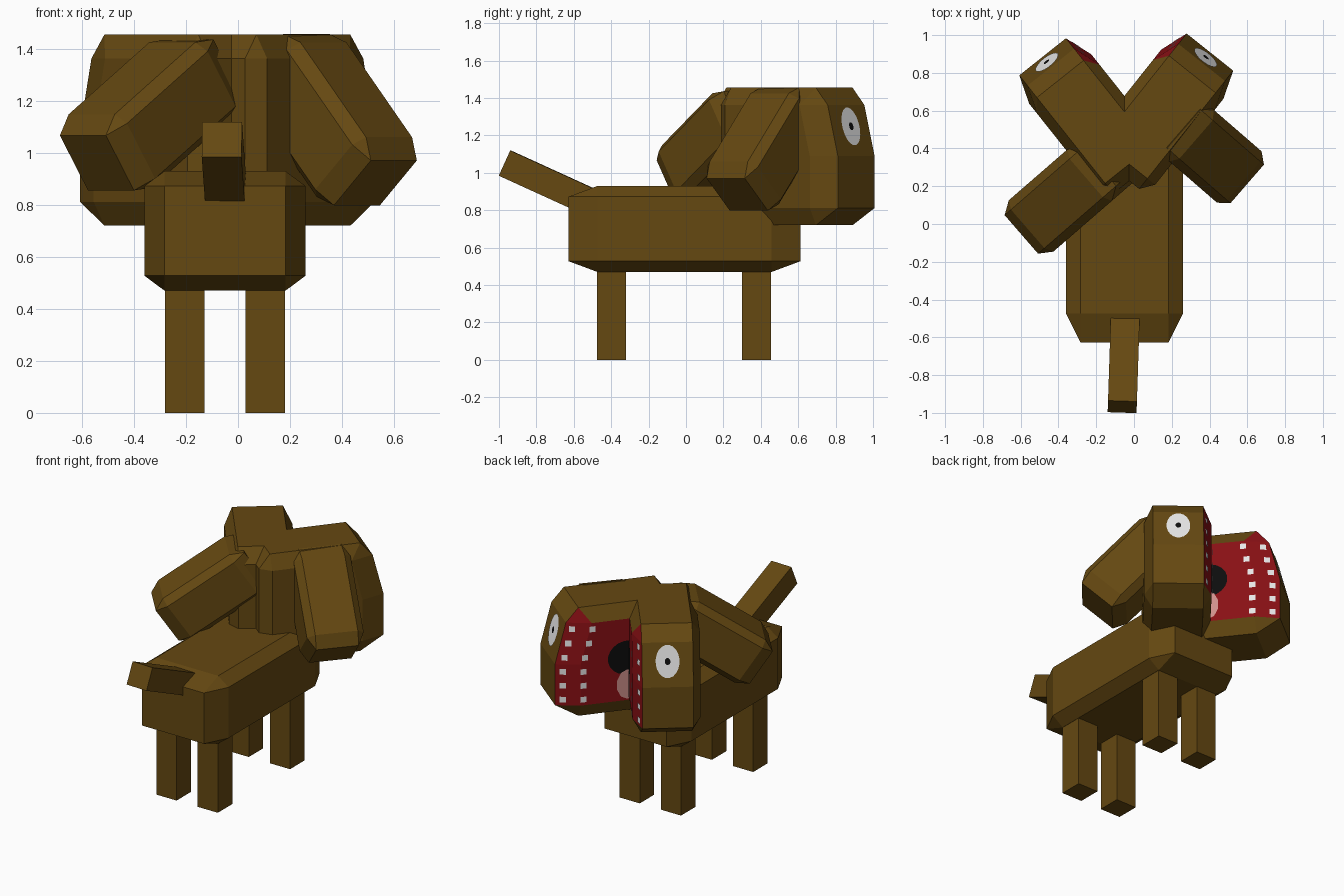
import bpy, bmesh, math
from mathutils import Matrix, Vector
from mathutils.bvhtree import BVHTree

if "Cube" in bpy.data.objects:
    bpy.data.objects.remove(bpy.data.objects["Cube"])


def material(name, rgb):
    m = bpy.data.materials.new(name)
    m.diffuse_color = (*rgb, 1)
    m.use_nodes = True
    m.node_tree.nodes["Principled BSDF"].inputs["Base Color"].default_value = m.diffuse_color
    return m


BROWN = material("brown fur", (0.13, 0.065, 0.0056))
RED = material("mouth red", (0.25, 0.005, 0.007))
WHITE = material("white", (0.9, 0.9, 0.9))
BLACK = material("black", (0.004, 0.004, 0.004))
PINK = material("tongue pink", (0.62, 0.28, 0.26))


def finish(bm, name, matrix, *mats):
    me = bpy.data.meshes.new(name)
    bm.to_mesh(me)
    bm.free()
    ob = bpy.data.objects.new(name, me)
    for m in mats:
        me.materials.append(m)
    ob.matrix_world = matrix
    bpy.context.collection.objects.link(ob)
    return ob


def box(size, chamfer=True):
    """Box whose edges are cut by an eighth of each side."""
    bm = bmesh.new()
    bmesh.ops.create_cube(bm, size=1)
    if chamfer:
        bmesh.ops.bevel(bm, geom=bm.edges[:], offset=0.125, segments=1,
                        affect='EDGES', profile=0.5)
    bmesh.ops.scale(bm, vec=size, verts=bm.verts)
    return bm


def axes(center, x, y):
    """Placement from a centre and two perpendicular axes."""
    x, y = Vector(x).normalized(), Vector(y).normalized()
    m = Matrix((x, y, x.cross(y))).transposed().to_4x4()
    m.translation = center
    return m


def plate(name, tree, matrix, at, rx, rz, sides, mat, lift):
    """Flat painted detail laid on the jaw surface nearest to a point."""
    loc, normal, _, _ = tree.find_nearest(Vector(at))
    side = Vector((0, 0, 1)).cross(normal).normalized()
    up = normal.cross(side)
    bm = bmesh.new()
    verts = []
    for i in range(sides):
        a = 2 * math.pi * (i + 0.5) / sides
        verts.append(bm.verts.new(loc + normal * lift + side * rx * math.cos(a)
                                  + up * rz * math.sin(a)))
    bm.faces.new(verts)
    return finish(bm, name, matrix, mat)


# body
finish(box((0.62, 1.24, 0.46)), "body",
       Matrix.Translation((-0.05, -0.008, 0.70)), BROWN)

# legs
for x, side in ((-0.205, "left"), (0.105, "right")):
    for y, end in ((-0.3975, "tail_end"), (0.3775, "head_end")):
        finish(box((0.152, 0.155, 0.48), False), f"{side}_{end}_leg",
               Matrix.Translation((x, y, 0.24)), BROWN)

# tail, rising away from the body
tail_dir = Vector((-0.03, -0.91, 0.415)).normalized()
tail_end = Vector((-0.062, -0.968, 1.052))
finish(box((0.56, 0.153, 0.148), False), "tail",
       axes(tail_end - tail_dir * 0.28, tail_dir, (0.999, -0.033, 0)), BROWN)

# head: two halves spread apart sideways, with the mouth on their inner sides
L, W, H, Z = 0.80, 0.42, 0.735, 1.0875
BEND = 1.09 - Z
TOP = H * 0.375


def slope(z):
    return -0.07 * max(0, z - BEND) / (TOP - BEND)


for s, side, center in ((-1, "left", (-0.235, 0.572, Z)),
                        (1, "right", (0.153, 0.597, Z))):
    ang = math.radians(90 - s * 38.5)
    mat = Matrix.Translation(center) @ Matrix.Rotation(ang, 4, 'Z')
    bm = box((L, W, H))
    for v in bm.verts:  # longer cuts at the mouth, shorter at the neck
        if abs(abs(v.co.x) - L * 0.375) < 0.001:
            v.co.x = L / 2 - 0.15 if v.co.x > 0 else -L / 2 + 0.07
    bmesh.ops.bisect_plane(bm, geom=bm.verts[:] + bm.edges[:] + bm.faces[:],
                           plane_co=(0, 0, BEND), plane_no=(0, 0, 1))
    for v in bm.verts:  # sloped brow
        if v.co.x > 0 and abs(v.co.z - TOP) < 0.001:
            v.co.x += slope(v.co.z)
    bm.normal_update()
    for f in bm.faces:  # red inner side
        if f.normal.y * s > 0.6 and abs(f.normal.z) < 0.35:
            f.material_index = 1
    tree = BVHTree.FromBMesh(bm)
    finish(bm, f"{side}_head_half", mat, BROWN, RED)

    # eye
    eye = (L / 2 + slope(0.16), 0, 0.16)
    plate(f"{side}_eye", tree, mat, eye, 0.074, 0.105, 20, WHITE, 0.004)
    plate(f"{side}_pupil", tree, mat, eye, 0.018, 0.022, 12, BLACK, 0.007)

    # throat and tongue, centred on the fold between the halves
    fold = -0.048
    plate(f"{side}_throat", tree, mat, (fold, s * W / 2, 0.015),
          0.125, 0.115, 20, BLACK, 0.003)
    plate(f"{side}_tongue", tree, mat, (fold, s * W / 2, -0.165),
          0.07, 0.10, 10, PINK, 0.006)

    # two rows of teeth
    for i in range(6):
        z = 0.235 - i * 0.094
        plate(f"{side}_outer_tooth", tree, mat,
              (L / 2 - 0.045 + slope(z), s * (W / 2 - 0.037), z),
              0.027, 0.027, 4, WHITE, 0.004)
        plate(f"{side}_inner_tooth", tree, mat,
              (L / 2 - 0.165 + slope(z), s * W / 2, z),
              0.027, 0.027, 4, WHITE, 0.004)

# floppy ears, hanging outward from each half
for s, side, center, drop in ((-1, "left", (-0.336, 0.171, 1.146), 34),
                              (1, "right", (0.36, 0.42, 1.128), 47.5)):
    d = math.radians(drop)
    along = (s * 0.755 * math.cos(d), -0.655 * math.cos(d), -math.sin(d))
    finish(box((0.66, 0.36, 0.34)), f"{side}_ear",
           axes(center, along, (s * 0.655, 0.755, 0)), BROWN)
